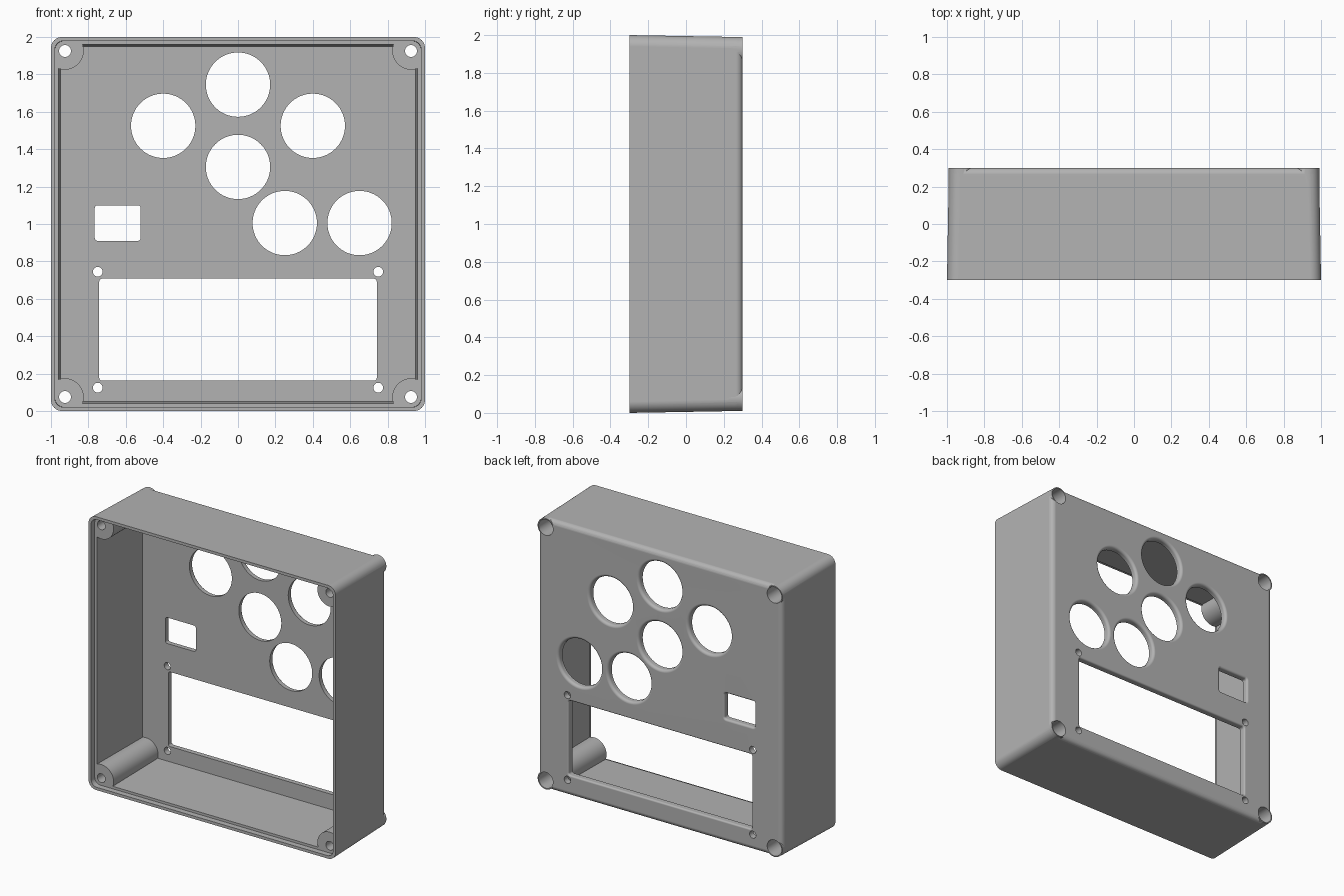
import bpy, bmesh, math

if "Cube" in bpy.data.objects:
    bpy.data.objects.remove(bpy.data.objects["Cube"], do_unlink=True)

grey = bpy.data.materials.new("plain grey plastic")
grey.use_nodes = True
colour = (0.45, 0.45, 0.45, 1)
grey.diffuse_color = colour
grey.node_tree.nodes["Principled BSDF"].inputs["Base Color"].default_value = colour


def ring(half_w, half_h, r, steps):
    """Rounded rectangle outline in x and z."""
    pts = []
    for q, (sx, sz) in enumerate([(1, 1), (-1, 1), (-1, -1), (1, -1)]):
        for i in range(steps + 1):
            a = (q + i / steps) * math.pi / 2
            pts.append((sx * (half_w - r) + r * math.cos(a),
                        sz * (half_h - r) + r * math.sin(a)))
    return pts


def loft(name, sections, x=0, z=1, steps=8):
    """Closed solid through (y, half width, half height, corner radius) sections."""
    bm = bmesh.new()
    loops = []
    for y, w, h, r in sections:
        loops.append([bm.verts.new((x + px, y, z + pz))
                      for px, pz in ring(w, h, r, steps)])
    n = len(loops[0])
    for a, b in zip(loops, loops[1:]):
        for i in range(n):
            j = (i + 1) % n
            bm.faces.new((a[i], a[j], b[j], b[i]))
    bm.faces.new(loops[0])
    bm.faces.new(loops[-1])
    bmesh.ops.remove_doubles(bm, verts=bm.verts, dist=0.0001)
    bmesh.ops.recalc_face_normals(bm, faces=bm.faces)
    mesh = bpy.data.meshes.new(name)
    bm.to_mesh(mesh)
    bm.free()
    ob = bpy.data.objects.new(name, mesh)
    bpy.context.collection.objects.link(ob)
    mesh.materials.append(grey)
    return ob


def cylinder(name, x, z, r, y0, y1):
    return loft(name, [(y0, r, r, r), (y1, r, r, r)], x, z, 12)


def combine(target, others, operation):
    """Apply a boolean with each other object, then discard it."""
    bpy.context.view_layer.objects.active = target
    for ob in others:
        mod = target.modifiers.new("boolean", "BOOLEAN")
        mod.operation, mod.solver, mod.object = operation, "EXACT", ob
        bpy.ops.object.modifier_apply(modifier=mod.name)
        bpy.data.objects.remove(ob, do_unlink=True)


def opening(name, x, z, w, h, r, flare, steps=8):
    """Cutter through the panel with a rounded rim on its outer face."""
    sections = [(0.15, w, h, r)]
    for i in range(5):
        a = i / 4 * math.pi / 2
        d = flare * (1 - math.cos(a))
        sections.append((BACK - flare + flare * math.sin(a), w + d, h + d, r + d))
    sections.append((BACK + 0.05, w + flare, h + flare, r + flare))
    return loft(name, sections, x, z, steps)


BACK, LEDGE, POST = 0.3, -0.26, 0.925
corners = [(sx * POST, 1 + sz * POST) for sx in (-1, 1) for sz in (-1, 1)]

# Drafted outer body with a rounded back edge
fillet = 0.035
body = [(-BACK, 1, 1, 0.06)]
for i in range(7):
    a = i / 6 * math.pi / 2
    s = 0.99 - fillet * (1 - math.cos(a))
    body.append((BACK - fillet + fillet * math.sin(a), s, s, 0.06 - 0.99 + s))
housing = loft("housing", body)

# Full-depth corner ears around the screw recesses
combine(housing, [cylinder("ear", x, z, 0.066, 0.1, BACK) for x, z in corners], "UNION")

# Cavity that leaves the corner screw posts standing
cavity = loft("cavity", [(-0.28, 0.96, 0.96, 0.03), (0.255, 0.95, 0.95, 0.03)])
combine(cavity, [cylinder("post", x, z, 0.1, -0.35, 0.35) for x, z in corners], "DIFFERENCE")
lip = loft("lip", [(-0.35, 0.98, 0.98, 0.045), (LEDGE, 0.978, 0.978, 0.045)])
combine(housing, [cavity, lip], "DIFFERENCE")

# Corner screw shafts and deep head recesses
for x, z in corners:
    shaft = cylinder("shaft", x, z, 0.032, -0.4, 0.4)
    recess = cylinder("recess", x, z, 0.058, -0.05, 0.4)
    combine(housing, [shaft, recess], "DIFFERENCE")

# Round button holes
for x, z in [(0, 1.745), (0, 1.305), (-0.4, 1.525), (0.4, 1.525), (0.25, 1.005), (0.65, 1.005)]:
    combine(housing, [opening("button_hole", x, z, 0.172, 0.172, 0.172, 0.02, 16)], "DIFFERENCE")

# Display window, small side opening and display screw holes
combine(housing, [opening("window", 0, 0.435, 0.742, 0.273, 0.015, 0.012, 4),
                  opening("switch_slot", -0.643, 1.005, 0.123, 0.095, 0.015, 0.015, 4)], "DIFFERENCE")
for x in (-0.75, 0.75):
    for z in (0.125, 0.745):
        combine(housing, [cylinder("display_screw_hole", x, z, 0.026, 0.15, 0.4)], "DIFFERENCE")

# Smooth curves with crisp edges and flat panels
bpy.ops.object.select_all(action="DESELECT")
housing.select_set(True)
bpy.context.view_layer.objects.active = housing
bpy.ops.object.shade_smooth_by_angle(angle=math.radians(30))
weighted = housing.modifiers.new("weighted normals", "WEIGHTED_NORMAL")
weighted.keep_sharp = True
